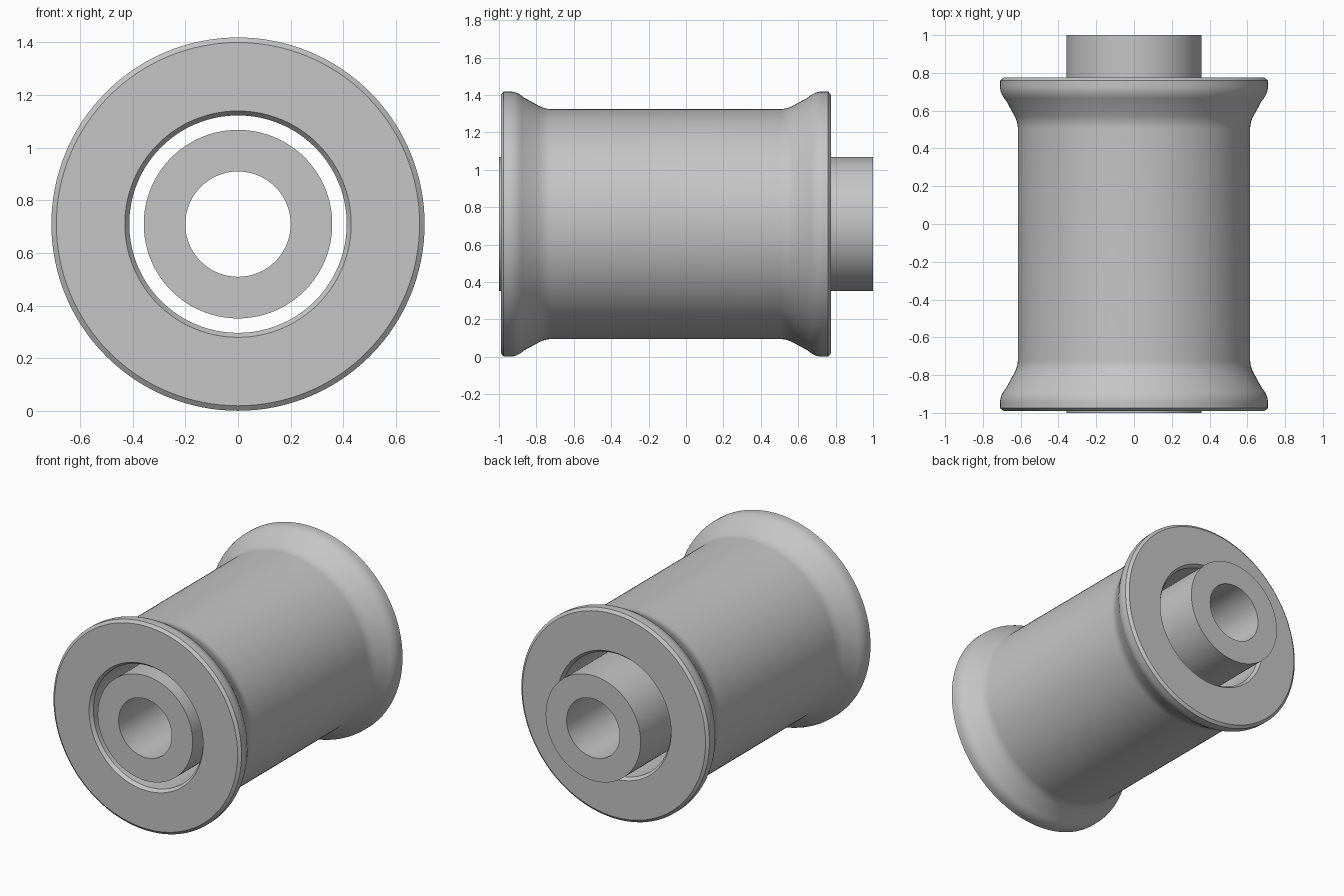
import bpy, bmesh, math
from mathutils import Matrix, Vector

cube = bpy.data.objects.get("Cube")
if cube:
    bpy.data.objects.remove(cube, do_unlink=True)

AXIS_Z = 0.71
SEGMENTS = 128

grey = bpy.data.materials.new("satin grey")
grey.use_nodes = True
grey.diffuse_color = (0.56, 0.56, 0.56, 1)
grey.node_tree.nodes["Principled BSDF"].inputs["Base Color"].default_value = (0.56, 0.56, 0.56, 1)


def lathe(name, profile):
    """Spin a closed (radius, y) profile about the horizontal y axis."""
    bm = bmesh.new()
    verts = [bm.verts.new((r, y, 0)) for r, y in profile]
    edges = [bm.edges.new((v, verts[i - 1])) for i, v in enumerate(verts)]
    bmesh.ops.spin(bm, geom=verts + edges, cent=(0, 0, 0), axis=(0, 1, 0),
                   angle=math.tau, steps=SEGMENTS, use_duplicate=False)
    bmesh.ops.remove_doubles(bm, verts=bm.verts, dist=0.0001)
    bmesh.ops.recalc_face_normals(bm, faces=bm.faces)
    mesh = bpy.data.meshes.new(name)
    bm.to_mesh(mesh)
    bm.free()
    obj = bpy.data.objects.new(name, mesh)
    obj.location.z = AXIS_Z
    mesh.materials.append(grey)
    bpy.context.collection.objects.link(obj)
    bpy.ops.object.select_all(action="DESELECT")
    obj.select_set(True)
    bpy.context.view_layer.objects.active = obj
    bpy.ops.object.shade_smooth_by_angle(angle=math.radians(30))
    return obj


def curve(a, b, c, steps=6):
    """Rounded corner from a to c, pulled towards b."""
    a, b, c = Vector(a), Vector(b), Vector(c)
    pts = []
    for i in range(steps + 1):
        t = i / steps
        pts.append(tuple(a * (1 - t) ** 2 + b * 2 * t * (1 - t) + c * t * t))
    return pts


# Flanged roller: one end as (radius, distance from the end face), mirrored
FRONT, BACK = -0.99, 0.775
end = [(0.413, 0.022), (0.43, 0), (0.69, 0), (0.709, 0.015)]
end += curve((0.709, 0.045), (0.71, 0.085), (0.675, 0.125))
end += curve((0.64, 0.19), (0.615, 0.23), (0.615, 0.27))
profile = [(r, FRONT + d) for r, d in end]
profile += [(r, BACK - d) for r, d in reversed(end)]
lathe("flanged_roller", profile)

# Inner sleeve with a straight bore, projecting at the back
lathe("inner_sleeve", [(0.2, -1), (0.358, -1), (0.358, 1), (0.2, 1)])
